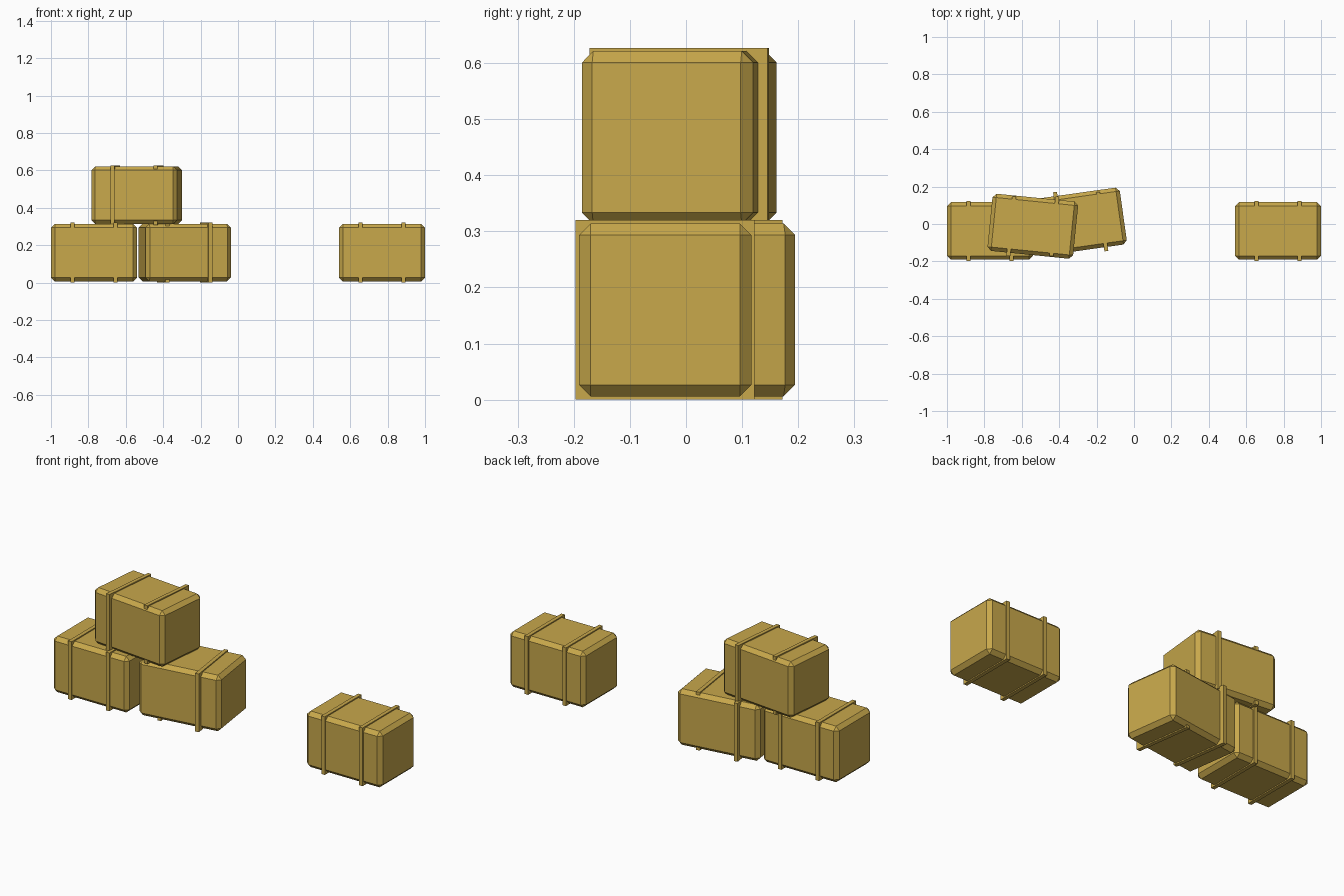
import bpy, bmesh
from mathutils import Matrix

if "Cube" in bpy.data.objects:
    bpy.data.objects.remove(bpy.data.objects["Cube"])

straw = bpy.data.materials.new("straw yellow")
straw.diffuse_color = (0.578, 0.392, 0.0704, 1)
straw.use_nodes = True
straw.node_tree.nodes["Principled BSDF"].inputs["Base Color"].default_value = straw.diffuse_color


def box(name, size, loc, angle, chamfer=0):
    """Box turned about z, with optional one-segment chamfer."""
    bm = bmesh.new()
    bmesh.ops.create_cube(bm, size=1, matrix=Matrix.Diagonal((*size, 1)))
    if chamfer:
        bmesh.ops.bevel(bm, geom=bm.edges[:], offset=chamfer, segments=1,
                        profile=0.5, affect='EDGES')
    mesh = bpy.data.meshes.new(name)
    bm.to_mesh(mesh)
    bm.free()
    mesh.materials.append(straw)
    ob = bpy.data.objects.new(name, mesh)
    ob.location = loc
    ob.rotation_euler.z = angle
    bpy.context.collection.objects.link(ob)


def bale(name, x, y, z, angle=0):
    # chamfered straw block
    box(name, (0.46, 0.307, 0.308), (x, y, z), angle, 0.0205)
    # two square bands: turned with the bale, but spaced along world x
    for side, dx in (("left", -0.115), ("right", 0.115)):
        box(f"{name}_{side}_band", (0.021, 0.319, 0.32), (x + dx, y, z), angle)


bale("left_bale", -0.77, -0.037, 0.16)
bale("middle_bale", -0.285, 0.013, 0.16, 0.14)
bale("top_bale", -0.541, -0.012, 0.467, -0.1)
bale("lone_bale", 0.77, -0.037, 0.16)
